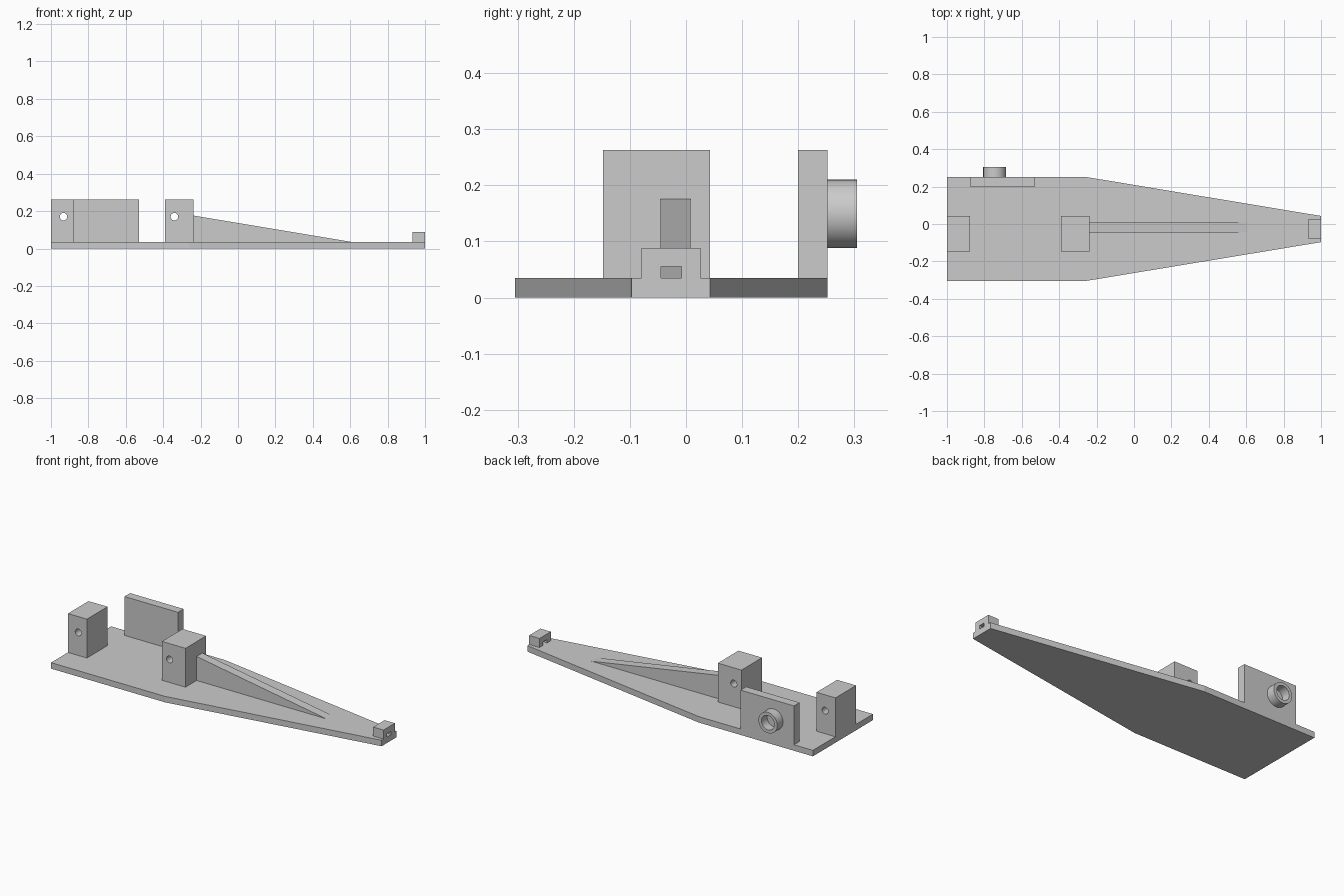
import bpy, bmesh, math
from mathutils import Matrix, Vector

cube = bpy.data.objects.get("Cube")
if cube:
    bpy.data.objects.remove(cube, do_unlink=True)

grey = bpy.data.materials.new("light grey")
grey.use_nodes = True
grey.diffuse_color = (0.6, 0.6, 0.6, 1)
grey.node_tree.nodes["Principled BSDF"].inputs["Base Color"].default_value = grey.diffuse_color

BASE = 0.035          # thickness of the base board
TALL = 0.263          # top of the posts and the side plate


def finish(name, bm):
    bmesh.ops.recalc_face_normals(bm, faces=bm.faces)
    mesh = bpy.data.meshes.new(name)
    bm.to_mesh(mesh)
    bm.free()
    mesh.materials.append(grey)
    obj = bpy.data.objects.new(name, mesh)
    bpy.context.collection.objects.link(obj)
    return obj


def prism(name, points, offset):
    """Extrude a closed outline along a vector."""
    bm = bmesh.new()
    face = bm.faces.new([bm.verts.new(p) for p in points])
    out = bmesh.ops.extrude_face_region(bm, geom=[face], use_keep_orig=True)
    moved = [g for g in out["geom"] if isinstance(g, bmesh.types.BMVert)]
    bmesh.ops.translate(bm, verts=moved, vec=Vector(offset))
    return finish(name, bm)


def box(name, x, y, z):
    corners = [(x[0], y[0], z[0]), (x[1], y[0], z[0]), (x[1], y[1], z[0]), (x[0], y[1], z[0])]
    return prism(name, corners, (0, 0, z[1] - z[0]))


def rod(name, x, z, radius):
    bm = bmesh.new()
    bmesh.ops.create_cone(bm, cap_ends=True, segments=32, radius1=radius, radius2=radius, depth=1,
                          matrix=Matrix.Translation((x, 0, z)) @ Matrix.Rotation(math.pi / 2, 4, "X"))
    return finish(name, bm)


def activate(obj):
    bpy.ops.object.select_all(action="DESELECT")
    bpy.context.view_layer.objects.active = obj
    obj.select_set(True)


def cut(obj, cutter):
    mod = obj.modifiers.new("hole", "BOOLEAN")
    mod.operation, mod.solver, mod.object = "DIFFERENCE", "EXACT", cutter
    activate(obj)
    bpy.ops.object.modifier_apply(modifier=mod.name)
    bpy.data.objects.remove(cutter, do_unlink=True)


def smooth(obj):
    activate(obj)
    bpy.ops.object.shade_smooth_by_angle(angle=math.radians(30))


# Tapered base board
outline = [(-1, -0.305), (-0.26, -0.305), (1, -0.097), (1, 0.043), (-0.26, 0.252), (-1, 0.252)]
prism("base_board", [(x, y, 0) for x, y in outline], (0, 0, BASE))

# Two drilled posts
for name, x0, x1, hole in (("end_post", -1, -0.877, -0.933), ("middle_post", -0.39, -0.237, -0.34)):
    post = box(name, (x0, x1), (-0.148, 0.043), (BASE, TALL))
    cut(post, rod("drill", hole, 0.17, 0.02))
    smooth(post)

# Sloping rib against the middle post
prism("sloping_rib", [(-0.237, -0.045, BASE), (0.607, -0.045, BASE), (-0.237, -0.045, 0.176)],
      (0, 0.053, 0))

# Slotted block at the narrow tip
tip = box("tip_block", (0.933, 1), (-0.079, 0.026), (BASE, 0.088))
cut(tip, box("slot_cutter", (0.8, 1.2), (-0.045, -0.008), (0.01, 0.055)))

# Side plate with a round collar on its outer face
box("side_plate", (-0.877, -0.53), (0.2, 0.252), (BASE, TALL))
bm = bmesh.new()
profile = [(0.061, 0.252), (0.061, 0.305), (0.042, 0.305), (0.042, 0.252)]
verts = [bm.verts.new((-0.745 + r, y, 0.149)) for r, y in profile]
edges = [bm.edges.new((verts[i], verts[(i + 1) % 4])) for i in range(4)]
bmesh.ops.spin(bm, geom=verts + edges, cent=(-0.745, 0, 0.149), axis=(0, 1, 0),
               angle=math.tau, steps=48, use_merge=True)
bmesh.ops.remove_doubles(bm, verts=bm.verts, dist=0.0001)
smooth(finish("round_collar", bm))
